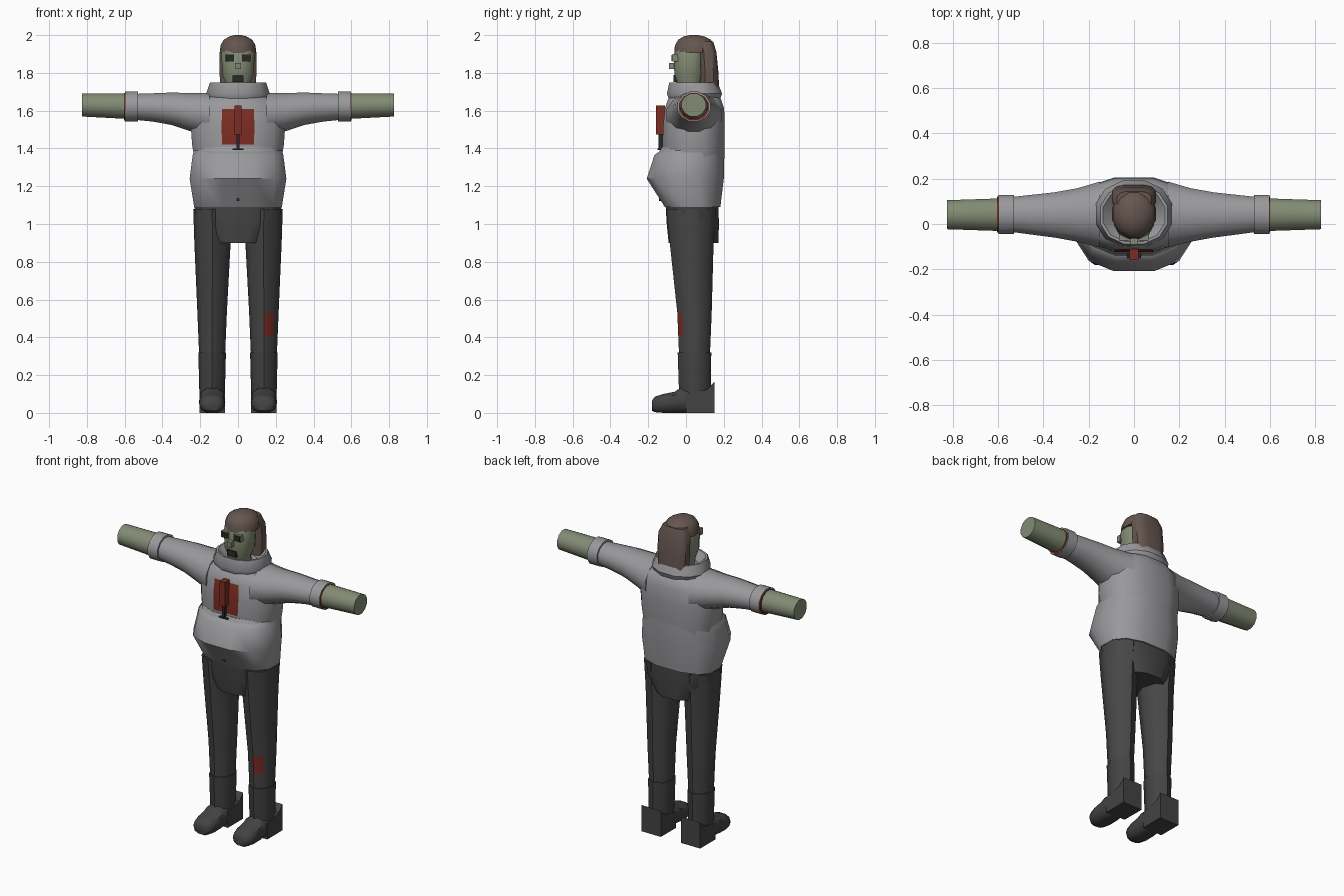
import bpy, bmesh, math

if "Cube" in bpy.data.objects:
    bpy.data.objects.remove(bpy.data.objects["Cube"])


def material(name, r, g, b):
    m = bpy.data.materials.new(name)
    m.diffuse_color = (r, g, b, 1)
    m.use_nodes = True
    m.node_tree.nodes["Principled BSDF"].inputs["Base Color"].default_value = m.diffuse_color
    return m


GREY = material("jacket_grey", 0.32, 0.32, 0.335)
DARK = material("trouser_charcoal", 0.062, 0.062, 0.062)
BOOT = material("boot_charcoal", 0.056, 0.056, 0.057)
SKIN = material("skin_green", 0.225, 0.26, 0.175)
HAIR = material("hair_brown", 0.13, 0.092, 0.08)
RED = material("stain_red", 0.2, 0.026, 0.016)
BLACK = material("detail_black", 0.02, 0.022, 0.02)


def make(name, verts, faces, mats, angle=40, paint=()):
    """Mesh object with outward normals; paint lists face numbers for slot 1."""
    me = bpy.data.meshes.new(name)
    me.from_pydata(verts, [], faces)
    for m in mats:
        me.materials.append(m)
    for f in paint:
        me.polygons[f].material_index = 1
    bm = bmesh.new()
    bm.from_mesh(me)
    bmesh.ops.recalc_face_normals(bm, faces=bm.faces)
    bm.to_mesh(me)
    bm.free()
    ob = bpy.data.objects.new(name, me)
    bpy.context.collection.objects.link(ob)
    bpy.ops.object.select_all(action='DESELECT')
    ob.select_set(True)
    bpy.context.view_layer.objects.active = ob
    if angle:
        bpy.ops.object.shade_smooth_by_angle(angle=math.radians(angle))
    return ob


def loft(name, rings, mats, axis='z', n=12, p=1.0, off=0.5, tilt=0, s=1,
         angle=40, paint=()):
    """Skin rings (t, c1, c2, r1, r2) along an axis; paint lists (segment, side)."""
    top = max(abs(math.cos(math.tau * (i + off) / n)) ** p for i in range(n))
    verts, faces = [], []
    for t, c1, c2, r1, r2 in rings:
        for i in range(n):
            a = math.tau * (i + off) / n - math.pi / 2
            u, v = math.cos(a), math.sin(a)
            u = c1 + r1 * math.copysign(abs(u) ** p, u) / top
            v = c2 + r2 * math.copysign(abs(v) ** p, v) / top
            x, y, z = {'z': (u, v, t - tilt * v), 'x': (t, u, v), 'y': (u, t, v)}[axis]
            verts.append((s * x, y, z))
    for k in range(len(rings) - 1):
        for j in range(n):
            a, b = k * n + j, k * n + (j + 1) % n
            faces.append((a, b, b + n, a + n))
    faces.append(tuple(range(n)))
    faces.append(tuple(range(len(verts) - n, len(verts))))
    return make(name, verts, faces, mats, angle, [k * n + j for k, j in paint])


def prism(name, profile, x0, x1, mat):
    """Side profile of (y, z) points extruded from x0 to x1."""
    n = len(profile)
    verts = [(x, y, z) for x in (x0, x1) for y, z in profile]
    faces = [(i, (i + 1) % n, n + (i + 1) % n, n + i) for i in range(n)]
    faces += [tuple(range(n)), tuple(range(n, 2 * n))]
    return make(name, verts, faces, [mat], 0)


def box(name, x0, x1, y0, y1, z0, z1, mat):
    return prism(name, [(y0, z0), (y1, z0), (y1, z1), (y0, z1)], x0, x1, mat)


# Jacket: chest with stained front panel, overhanging belly, collar
loft("jacket_chest", [(1.34, 0, .04, .23, .16), (1.42, 0, .04, .243, .165),
                      (1.52, 0, .042, .25, .163), (1.61, 0, .045, .24, .157),
                      (1.66, 0, .045, .185, .14), (1.69, 0, .045, .12, .11)],
     [GREY, RED], p=0.8, paint=[(1, 11), (2, 11)])
loft("jacket_belly", [(1.39, 0, .035, .232, .168), (1.365, 0, .018, .24, .185),
                      (1.24, 0, -.004, .256, .204), (1.09, 0, .035, .232, .147)],
     [GREY], p=0.8, tilt=0.0)
loft("jacket_collar", [(1.64, 0, .045, .145, .125), (1.665, 0, .045, .158, .137),
                       (1.69, 0, .045, .168, .146), (1.75, 0, .04, .148, .128),
                       (1.75, 0, .04, .136, .117), (1.70, 0, .035, .085, .08)],
     [GREY], p=0.9)

# Belly hem that climbs towards the front
loft("jacket_belly_lip", [(1.37, 0, .03, .236, .171), (1.395, 0, .037, .228, .165)],
     [GREY], p=0.8, tilt=0.1)

# Zip: puller, tongue, stop and lower stud
box("zip_puller", -.019, .019, -.158, -.11, 1.475, 1.628, RED)
box("zip_tongue", -.008, .008, -.146, -.12, 1.40, 1.48, BLACK)
box("zip_stop", -.03, .03, -.15, -.12, 1.393, 1.399, BLACK)
box("belly_stud", -.008, .008, -.142, -.12, 1.122, 1.138, BLACK)

# Trousers seat
loft("trouser_seat", [(1.10, 0, .032, .232, .14), (1.0, 0, .036, .215, .138),
                      (.90, 0, .04, .13, .132)], [DARK], p=0.8)

for s, side in ((1, "left"), (-1, "right")):
    # Sleeve, cuff, stained cuff lining and bare forearm
    loft(side + "_sleeve", [(.15, .042, 1.575, .145, .12), (.25, .04, 1.592, .118, .101),
                            (.35, .04, 1.61, .1, .086), (.45, .041, 1.617, .088, .075),
                            (.54, .042, 1.62, .077, .069)], [GREY], 'x', 12, s=s)
    loft(side + "_cuff", [(.53, .042, 1.622, .087, .079), (.598, .042, 1.622, .087, .079)],
         [GREY], 'x', 12, s=s)
    end = .600 if s > 0 else .604
    loft(side + "_cuff_lining", [(.59, .042, 1.62, .079, .073), (end, .042, 1.62, .079, .073)],
         [RED], 'x', 12, s=s)
    loft(side + "_forearm", [(.56, .041, 1.623, .073, .068), (.825, .041, 1.63, .064, .061)],
         [SKIN], 'x', 12, s=s)

    # Trouser leg, with a stain patch on the left shin
    loft(side + "_leg", [(1.08, .137, .028, .1, .132), (.9, .135, .03, .096, .116),
                         (.53, .137, .045, .078, .091), (.41, .137, .045, .073, .086),
                         (.29, .137, .045, .068, .081)], [DARK, RED], n=8, off=0, s=s,
         angle=50, paint=[(2, 0)] if s > 0 else [])

    # Boot: shaft, rounded foot and square heel
    loft(side + "_boot_shaft", [(.32, .137, .045, .073, .089), (.08, .137, .047, .067, .083)],
         [BOOT], n=8, off=0, s=s, angle=50)
    loft(side + "_boot_foot", [(-.18, .137, .038, .035, .026), (-.165, .137, .045, .056, .041),
                               (-.12, .137, .05, .066, .05), (-.06, .137, .056, .067, .056),
                               (-.03, .137, .066, .066, .066), (.09, .137, .066, .064, .066)],
         [BOOT], 'y', 10, p=0.8, s=s, angle=45)
    prism(side + "_boot_heel", [(.0, 0), (.15, 0), (.15, .165), (.115, .125), (.0, .1)],
          s * .07, s * .204, BOOT)

    # Eye frame and lens
    x0, x1 = sorted((s * .02, s * .067))
    box(side + "_eye_frame", x0, x1, -.072, -.03, 1.86, 1.9, SKIN)
    x0, x1 = sorted((s * .024, s * .063))
    box(side + "_eye", x0, x1, -.076, -.07, 1.864, 1.895, BLACK)

# Head with nose and mouth
loft("head", [(1.66, 0, .03, .06, .06), (1.735, 0, .015, .062, .06),
              (1.79, 0, .018, .083, .08), (1.9, 0, .02, .088, .083),
              (1.94, 0, .03, .08, .075)], [SKIN], p=0.85)
box("nose", -.015, .015, -.09, -.05, 1.82, 1.853, SKIN)
box("mouth", -.03, .03, -.066, -.02, 1.752, 1.79, BLACK)

# Hair: domed cap and long back
loft("hair_cap", [(1.905, 0, .045, .096, .107), (1.945, 0, .046, .093, .105),
                  (1.975, 0, .045, .076, .087), (1.993, 0, .043, .045, .055),
                  (2.0, 0, .042, .018, .022)], [HAIR])
loft("hair_back", [(1.72, 0, .125, .092, .05), (1.80, 0, .123, .098, .049),
                   (1.91, 0, .115, .097, .046), (1.965, 0, .10, .075, .044)],
     [HAIR], p=0.6)
